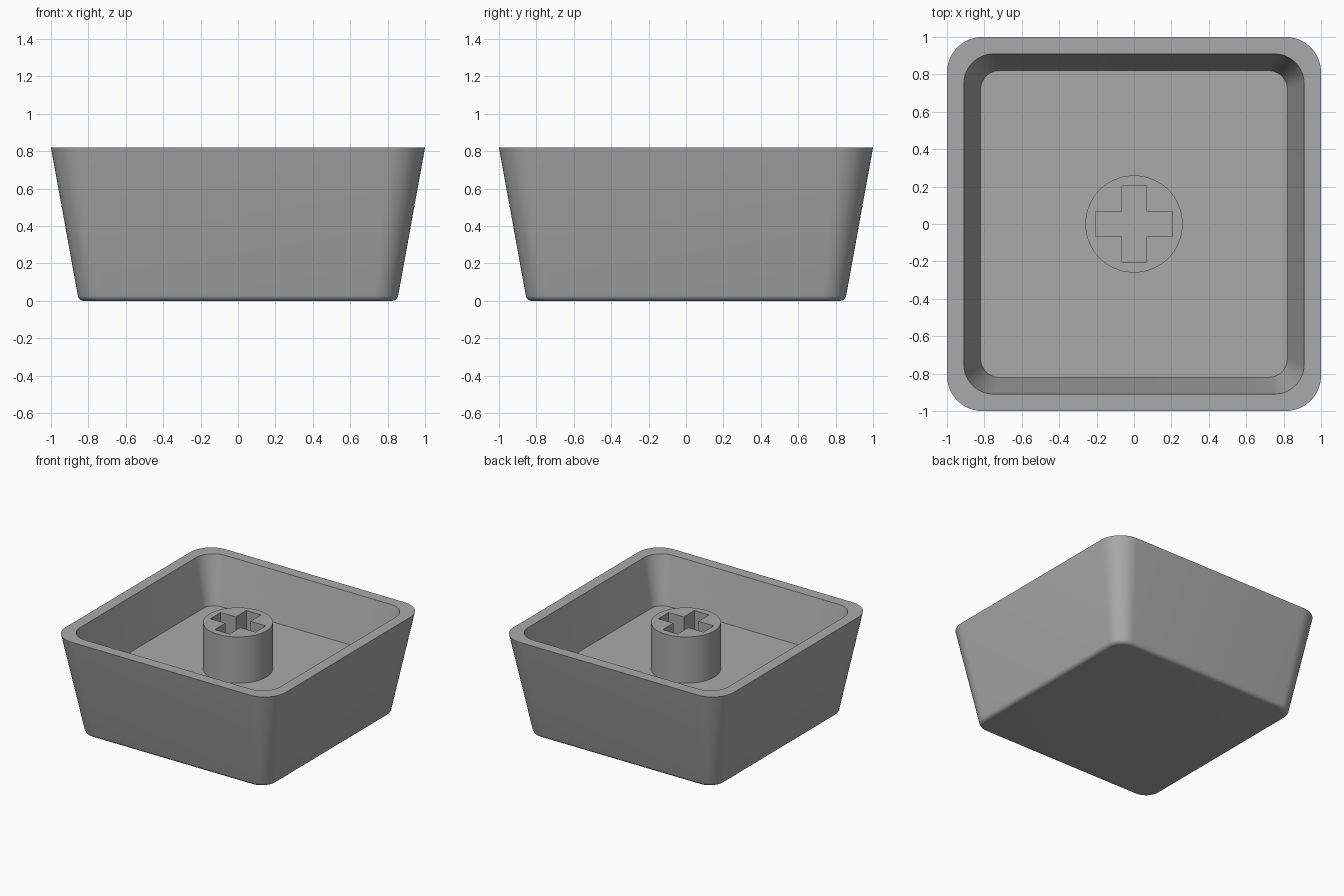
import bpy, bmesh, math

if "Cube" in bpy.data.objects:
    bpy.data.objects.remove(bpy.data.objects["Cube"])

HEIGHT, FLOOR = 0.82, 0.44

grey = bpy.data.materials.new("plain grey")
grey.diffuse_color = (0.4, 0.4, 0.4, 1)
grey.use_nodes = True
grey.node_tree.nodes["Principled BSDF"].inputs["Base Color"].default_value = grey.diffuse_color


def ring(bm, half, radius, z, steps=12):
    """Rounded square loop of vertices."""
    verts = []
    for corner, (sx, sy) in enumerate([(1, 1), (-1, 1), (-1, -1), (1, -1)]):
        for i in range(steps + 1):
            a = math.pi / 2 * (corner + i / steps)
            verts.append(bm.verts.new((sx * (half - radius) + radius * math.cos(a),
                                       sy * (half - radius) + radius * math.sin(a), z)))
    return verts


def finish(bm, name):
    bmesh.ops.recalc_face_normals(bm, faces=bm.faces)
    mesh = bpy.data.meshes.new(name)
    bm.to_mesh(mesh)
    bm.free()
    mesh.materials.append(grey)
    obj = bpy.data.objects.new(name, mesh)
    bpy.context.collection.objects.link(obj)
    return obj


def smooth(obj):
    bpy.ops.object.select_all(action='DESELECT')
    obj.select_set(True)
    bpy.context.view_layer.objects.active = obj
    bpy.ops.object.shade_smooth_by_angle(angle=math.radians(30))


# Tapered tray: rounded bottom edge, outer wall, rim, inner wall, floor
bm = bmesh.new()
profile = []
fillet = 0.035
for i in range(7):
    a = math.radians(80 * i / 6)
    profile.append((0.827 + fillet * math.sin(a) - 0.005, 0.10 + 0.03 * math.sin(a),
                    fillet * (1 - math.cos(a))))
profile += [(1.0, 0.19, HEIGHT), (0.91, 0.16, HEIGHT), (0.82, 0.10, FLOOR)]
rings = [ring(bm, *p) for p in profile]
for lower, upper in zip(rings, rings[1:]):
    n = len(lower)
    for i in range(n):
        j = (i + 1) % n
        bm.faces.new((lower[i], lower[j], upper[j], upper[i]))
bm.faces.new(rings[0])
bm.faces.new(rings[-1])
smooth(finish(bm, "tray_shell"))

# Round stem in the middle
bm = bmesh.new()
bmesh.ops.create_cone(bm, cap_ends=True, segments=64, radius1=0.26, radius2=0.26,
                      depth=HEIGHT - FLOOR + 0.01)
bmesh.ops.translate(bm, verts=bm.verts, vec=(0, 0, (HEIGHT + FLOOR - 0.01) / 2))
stem = finish(bm, "stem")

# Cross-shaped socket cut down to the floor
L, W = 0.205, 0.067
quarter = [(L, -W), (L, W), (W, W)]
outline = []
for k in range(4):
    c, s = [(1, 0), (0, 1), (-1, 0), (0, -1)][k]
    outline += [(c * x - s * y, s * x + c * y) for x, y in quarter]
bm = bmesh.new()
base = bm.faces.new([bm.verts.new((x, y, 0.3)) for x, y in outline])
top = bmesh.ops.extrude_face_region(bm, geom=[base])["geom"]
bmesh.ops.translate(bm, verts=[v for v in top if isinstance(v, bmesh.types.BMVert)],
                    vec=(0, 0, 0.7))
cutter = finish(bm, "socket_cutter")
cutter.hide_render = True
cutter.hide_set(True)

cut = stem.modifiers.new("socket", 'BOOLEAN')
cut.operation = 'DIFFERENCE'
cut.solver = 'EXACT'
cut.object = cutter
bpy.ops.object.select_all(action='DESELECT')
stem.select_set(True)
bpy.context.view_layer.objects.active = stem
bpy.ops.object.modifier_apply(modifier=cut.name)
bpy.data.objects.remove(cutter)
smooth(stem)
